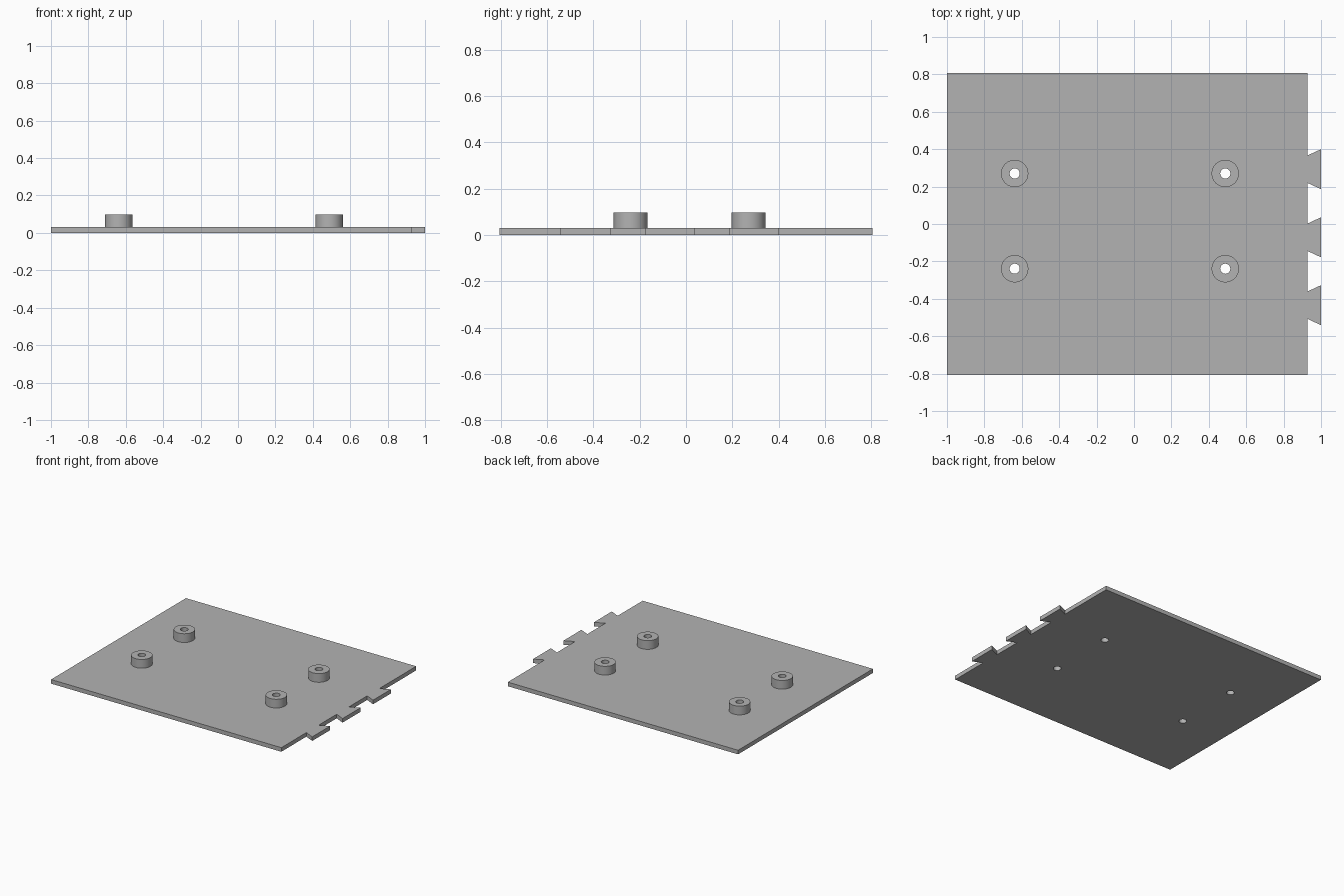
import bpy, bmesh, math

cube = bpy.data.objects.get("Cube")
if cube:
    bpy.data.objects.remove(cube, do_unlink=True)

PLATE_TOP, BOSS_TOP = 0.031, 0.097
EDGE_X, TIP_X, HALF_Y = 0.927, 1.0, 0.806
BOSS_R, HOLE_R = 0.073, 0.027
BOSSES = [(x, y) for x in (-0.638, 0.488) for y in (-0.239, 0.27)]

grey = bpy.data.materials.new("plain grey")
grey.use_nodes = True
colour = (0.45, 0.45, 0.45, 1)
grey.diffuse_color = colour
grey.node_tree.nodes["Principled BSDF"].inputs["Base Color"].default_value = colour


def circle(cx, cy, r, n=48):
    return [(cx + r * math.cos(2 * math.pi * i / n),
             cy + r * math.sin(2 * math.pi * i / n)) for i in range(n)]


def extruded(name, loops, z0, z1):
    """Solid from an outline followed by hole loops."""
    bm = bmesh.new()
    edges = []
    for loop in loops:
        vs = [bm.verts.new((x, y, z0)) for x, y in loop]
        edges += [bm.edges.new((a, b)) for a, b in zip(vs, vs[1:] + vs[:1])]
    bmesh.ops.triangle_fill(bm, edges=edges, use_beauty=True, normal=(0, 0, 1))
    grown = bmesh.ops.extrude_face_region(bm, geom=bm.faces[:], use_keep_orig=True)
    top = [g for g in grown["geom"] if isinstance(g, bmesh.types.BMVert)]
    bmesh.ops.translate(bm, verts=top, vec=(0, 0, z1 - z0))
    bmesh.ops.recalc_face_normals(bm, faces=bm.faces)
    mesh = bpy.data.meshes.new(name)
    bm.to_mesh(mesh)
    bm.free()
    mesh.materials.append(grey)
    obj = bpy.data.objects.new(name, mesh)
    bpy.context.collection.objects.link(obj)
    bpy.ops.object.select_all(action="DESELECT")
    obj.select_set(True)
    bpy.context.view_layer.objects.active = obj
    bpy.ops.object.shade_smooth_by_angle(angle=math.radians(30))
    return obj


# Base plate with three dovetail tabs along its left edge
outline = [(-1, HALF_Y), (-1, -HALF_Y), (EDGE_X, -HALF_Y)]
for c in (-0.434, -0.071, 0.293):
    outline += [(EDGE_X, c - 0.073), (TIP_X, c - 0.107),
                (TIP_X, c + 0.107), (EDGE_X, c + 0.073)]
outline.append((EDGE_X, HALF_Y))
extruded("base_plate", [outline] + [circle(x, y, HOLE_R) for x, y in BOSSES],
         0, PLATE_TOP)

# Hollow mounting bosses over the through holes
for i, (x, y) in enumerate(BOSSES, 1):
    extruded(f"mounting_boss_{i}", [circle(x, y, BOSS_R), circle(x, y, HOLE_R)],
             PLATE_TOP, BOSS_TOP)
